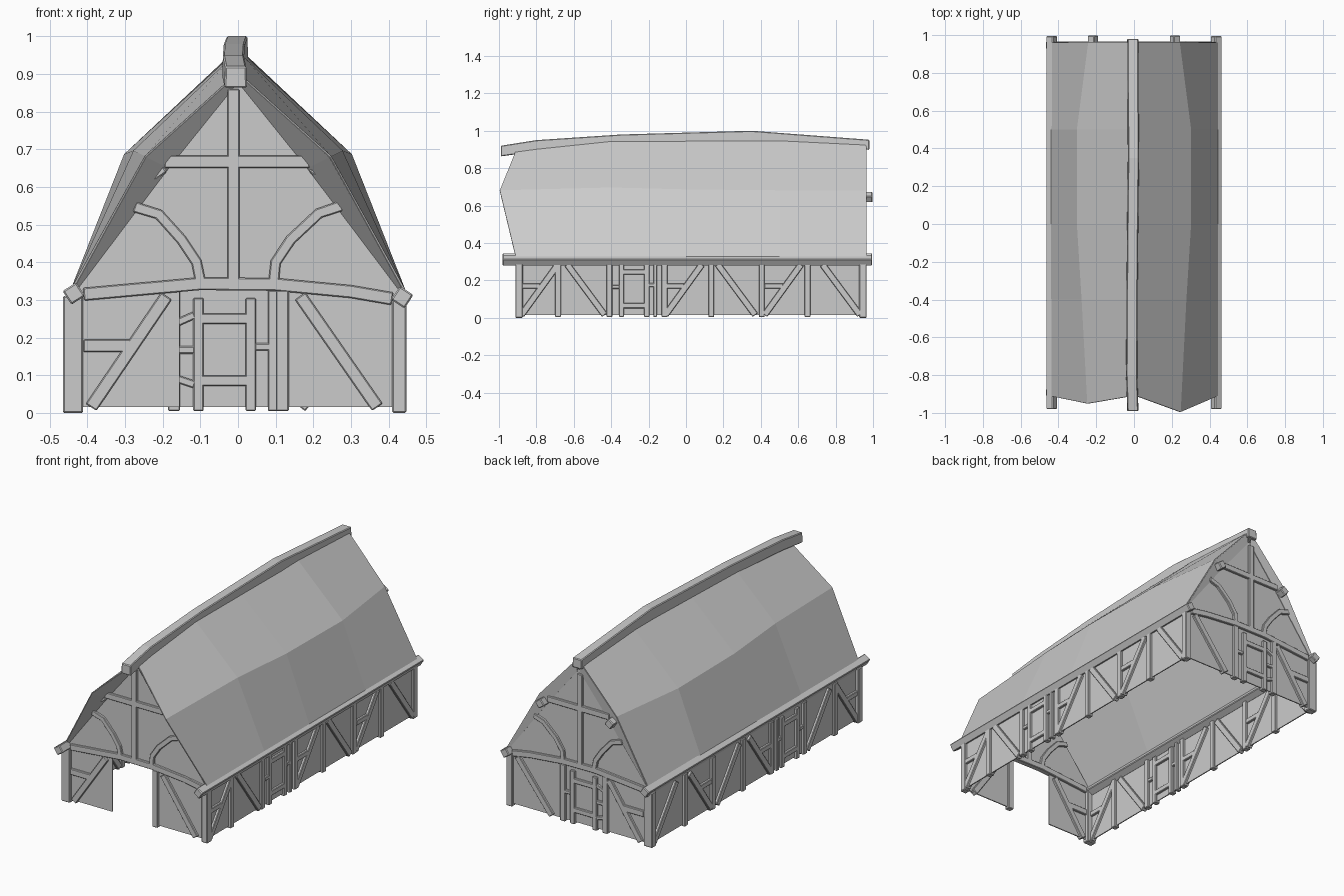
import bpy, bmesh, math
from mathutils import Vector

if "Cube" in bpy.data.objects:
    bpy.data.objects.remove(bpy.data.objects["Cube"])

grey = bpy.data.materials.new("plain_grey")
grey.diffuse_color = (0.6, 0.6, 0.6, 1)
grey.use_nodes = True
grey.node_tree.nodes["Principled BSDF"].inputs["Base Color"].default_value = grey.diffuse_color


def finish(bm, name, solid=0, bevel=0):
    bmesh.ops.recalc_face_normals(bm, faces=bm.faces)
    me = bpy.data.meshes.new(name)
    bm.to_mesh(me)
    bm.free()
    ob = bpy.data.objects.new(name, me)
    bpy.context.collection.objects.link(ob)
    me.materials.append(grey)
    if solid:
        m = ob.modifiers.new("thickness", 'SOLIDIFY')
        m.thickness, m.offset = solid, 0
    if bevel:
        m = ob.modifiers.new("edges", 'BEVEL')
        m.width, m.segments = bevel, 1
    return ob


def loft(bm, rings):
    """Closed tube through rings of four points."""
    vs = [[bm.verts.new(p) for p in r] for r in rings]
    for a, b in zip(vs, vs[1:]):
        for i in range(4):
            j = (i + 1) % 4
            bm.faces.new((a[i], a[j], b[j], b[i]))
    bm.faces.new(vs[0][::-1])
    bm.faces.new(vs[-1])


def timbers(name, paths, plane, depth=0.032):
    """Timbers along (width, points) paths; plane maps (u, z, depth) to 3D."""
    bm = bmesh.new()
    for w, pts in paths:
        pts = [Vector(p) for p in pts]
        rings = []
        for i, p in enumerate(pts):
            t = (pts[min(i + 1, len(pts) - 1)] - pts[max(i - 1, 0)]).normalized()
            n = Vector((-t.y, t.x)) * w / 2
            a, b, h = p + n, p - n, depth / 2
            rings.append([plane(a.x, a.y, -h), plane(b.x, b.y, -h),
                          plane(b.x, b.y, h), plane(a.x, a.y, h)])
        loft(bm, rings)
    return finish(bm, name, bevel=0.003)


def sheet(name, polys, plane):
    bm = bmesh.new()
    for poly in polys:
        bm.faces.new([bm.verts.new(plane(u, z, 0)) for u, z in poly])
    return finish(bm, name, solid=0.006)


def rect(a, b, z0, z1):
    return [(a, z0), (b, z0), (b, z1), (a, z1)]


def post(u, z1=0.3, w=0.032, z0=0.005):
    return (w, [(u, z0), (u, z1)])


def rail(a, b, z, w=0.028):
    return (w, [(a, z), (b, z)])


def front(u, z, d):
    return (u, -0.895 + d, z)


def back(u, z, d):
    return (u, 0.95 + d, z)


def right(u, z, d):
    return (0.43 + d, u, z)


def left(u, z, d):
    return (-0.443 + d, u, z)


# Wall panels
base, top = 0.015, 0.33
gable = [(-0.44, top), (0.43, top), (0.01, 0.88), (-0.01, 0.88)]
sheet("front_wall", [rect(-0.44, -0.155, base, top), rect(0.105, 0.43, base, top), gable], front)
sheet("back_wall", [rect(-0.44, 0.43, base, top), gable], back)
sheet("right_wall", [rect(-0.895, 0.95, base, top)], right)
sheet("left_wall", [rect(-0.895, 0.95, base, top)], left)

# Gable timbers shared by both ends
gable_frame = [
    (0.034, [(-0.41, 0.315), (-0.1, 0.343), (0.1, 0.341), (0.3, 0.322), (0.41, 0.303)]),
    (0.032, [(-0.012, 0.33), (-0.012, 0.86)]),
    rail(-0.195, 0.19, 0.667, 0.034),
    (0.028, [(-0.275, 0.547), (-0.21, 0.527), (-0.15, 0.46), (-0.11, 0.40), (-0.1, 0.35)]),
    (0.028, [(0.275, 0.55), (0.215, 0.53), (0.14, 0.46), (0.10, 0.40), (0.095, 0.35)]),
]
timbers("front_gable_frame", gable_frame, front)
timbers("back_gable_frame", gable_frame, back)

# Lower end walls: braces, posts and the small back door
left_brace = [(0.034, [(-0.39, 0.015), (-0.19, 0.31)]), rail(-0.41, -0.285, 0.178, 0.034)]
timbers("front_lower_frame",
        left_brace + [(0.034, [(0.37, 0.015), (0.165, 0.31)]), post(0.118, 0.325, 0.034)], front)
timbers("back_lower_frame",
        left_brace + [(0.034, [(0.38, 0.29), (0.165, 0.015)]),
                      post(0.095, 0.325), post(-0.17, 0.325)], back)
timbers("back_door_frame",
        [post(-0.105, 0.305, 0.028), post(0.034, 0.305, 0.028),
         rail(-0.1, 0.03, 0.25), rail(-0.1, 0.03, 0.085),
         rail(0.045, 0.085, 0.175, 0.02), rail(-0.16, -0.115, 0.167, 0.02),
         (0.02, [(-0.16, 0.24), (-0.115, 0.26)]), (0.02, [(-0.16, 0.09), (-0.115, 0.075)])], back)

# Side walls: repeating bays of posts and braces, with a side door
side = [post(y) for y in (-0.685, -0.41, -0.115, 0.135, 0.405, 0.65)]
for y in (-0.88, -0.11, 0.42):
    side += [(0.034, [(y, 0.015), (y + 0.195, 0.285)]), rail(y, y + 0.1, 0.17)]
for y in (-0.635, 0.17, 0.73):
    side.append((0.034, [(y, 0.285), (y + 0.2, 0.015)]))
door = [post(-0.345, 0.29, 0.028), post(-0.21, 0.29, 0.028),
        rail(-0.34, -0.21, 0.245), rail(-0.34, -0.21, 0.065),
        rail(-0.2, -0.16, 0.175, 0.02), post(-0.165, 0.3, 0.02),
        rail(-0.395, -0.355, 0.165, 0.02)]
for name, plane in (("right", right), ("left", left)):
    timbers(name + "_side_frame", side, plane)
    timbers(name + "_side_door_frame", door, plane)

# Corner posts
for name, x in (("right", 0.428), ("left", -0.438)):
    bm = bmesh.new()
    w = 0.019 if x > 0 else 0.027
    for y in (-0.892, 0.946):
        loft(bm, [[(x - w, y - 0.02, z), (x + w, y - 0.02, z),
                   (x + w, y + 0.02, z), (x - w, y + 0.02, z)] for z in (0.0, 0.31)])
    finish(bm, name + "_corner_posts", bevel=0.004)


# Lengthwise beams: eaves, purlins
def long_beam(name, x, z, size, angle, y0, y1):
    bm = bmesh.new()
    r = size / math.sqrt(2)
    a = [math.radians(angle + 45 + 90 * i) for i in range(4)]
    loft(bm, [[(x + r * math.cos(t), y, z + r * math.sin(t)) for t in a] for y in (y0, y1)])
    finish(bm, name, bevel=0.004)


for name, s in (("right", 1), ("left", -1)):
    long_beam(name + "_eave_beam", s * 0.436, 0.307 if s > 0 else 0.317, 0.043, s * -33, -0.98, 0.995)
    long_beam(name + "_purlin", s * 0.217, 0.645, 0.042, s * -35, -0.91, 0.997)

# Sagging ridge beam
bm = bmesh.new()
loft(bm, [[(cx - 0.03, y, z0), (cx + 0.03, y, z0), (cx + 0.028, y, z1), (cx - 0.028, y, z1)]
          for y, cx, z0, z1 in ((-0.99, -0.006, 0.863, 0.92), (-0.8, -0.012, 0.89, 0.95),
                                (-0.35, -0.01, 0.92, 0.98), (0.35, -0.003, 0.935, 1.0),
                                (0.98, -0.006, 0.898, 0.952))])
finish(bm, "ridge_beam", bevel=0.004)

# Bowed roof slopes, closed to the gables at both ends
for name, s in (("right", 1), ("left", -1)):
    ky = -0.995 if s > 0 else -0.95
    rows = [(-0.91, ky, 0.245, 0.68, 0.89), (-0.4, -0.4, 0.275, 0.695, 0.945),
            (0.0, 0.0, 0.30, 0.685, 0.95), (0.5, 0.5, 0.30, 0.68, 0.955),
            (0.962, 0.962, 0.24, 0.68, 0.93)]
    bm = bmesh.new()
    g = [[bm.verts.new(p) for p in ((s * 0.442, y, 0.325), (s * kx, k, kz), (s * 0.012, y, tz))]
         for y, k, kx, kz, tz in rows]
    for a, b in zip(g, g[1:]):
        for i in (0, 1):
            bm.faces.new((a[i], a[i + 1], b[i + 1], b[i]))
    finish(bm, name + "_roof", solid=0.006)
    bm = bmesh.new()
    for y, k, kx, kz, tz in (rows[0], rows[-1]):
        wy = -0.897 if y < 0 else 0.955
        o = [bm.verts.new(p) for p in ((s * 0.44, y, 0.325), (s * kx, k, kz), (s * 0.012, y, tz))]
        w = [bm.verts.new(p) for p in ((s * 0.43, wy, 0.325), (s * 0.185, wy, 0.65), (s * 0.008, wy, 0.87))]
        for i in (0, 1):
            bm.faces.new((o[i], o[i + 1], w[i + 1], w[i]))
    finish(bm, name + "_roof_end_boards", solid=0.004)
